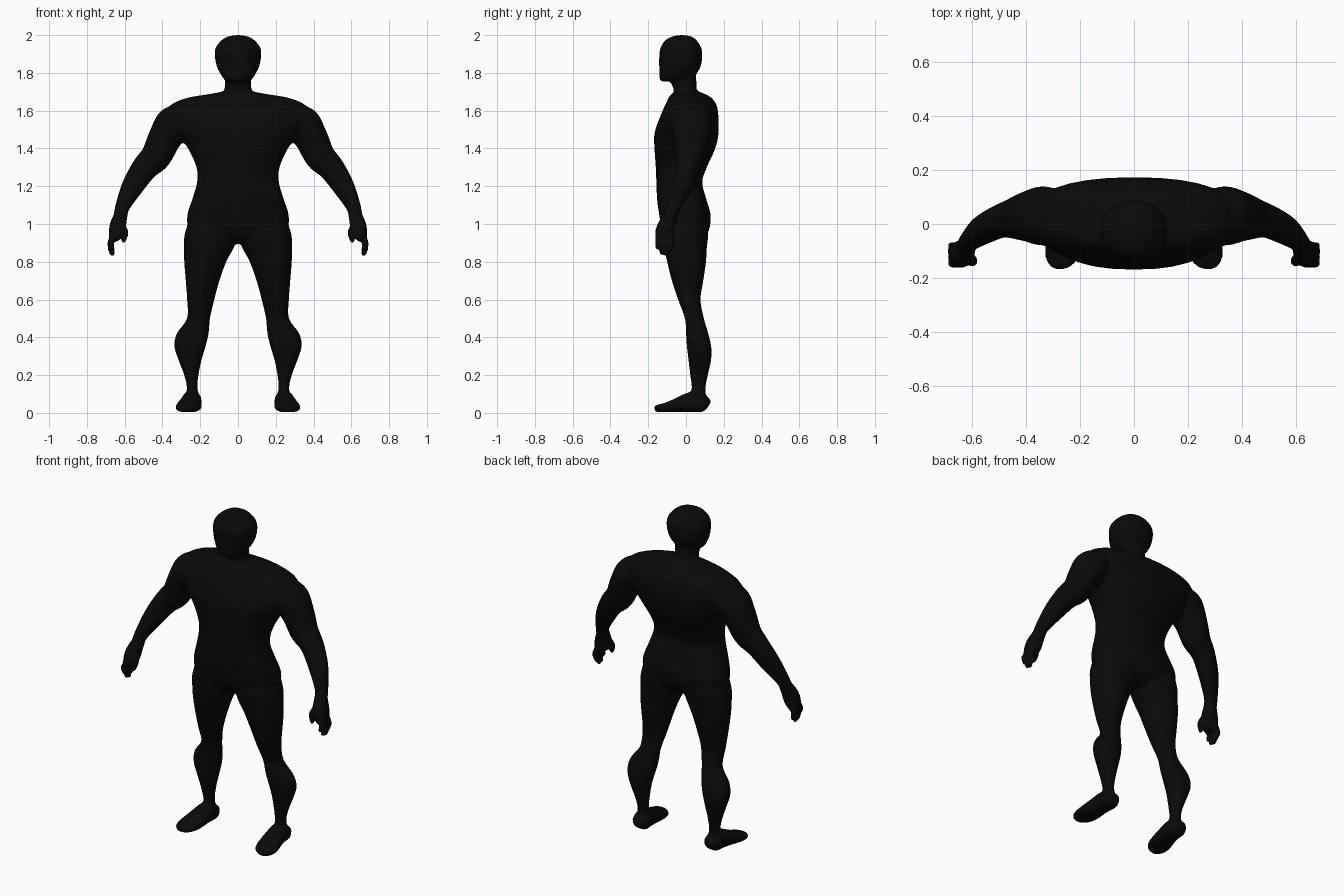
import bpy, bmesh, math
from mathutils import Vector

X, Y, Z = Vector((1, 0, 0)), Vector((0, 1, 0)), Vector((0, 0, 1))
SIDES = 32


def material(name, value):
    m = bpy.data.materials.new(name)
    m.diffuse_color = (value, value, value, 1)
    return m


def refine(rows, steps=4):
    """Catmull-Rom interpolation between the key cross-sections."""
    out = []
    for i in range(len(rows) - 1):
        p = [rows[max(i - 1, 0)], rows[i], rows[i + 1], rows[min(i + 2, len(rows) - 1)]]
        for s in range(steps):
            t = s / steps
            out.append([0.5 * (2 * b + (c - a) * t + (2 * a - 5 * b + 4 * c - d) * t * t
                               + (3 * b - a - 3 * c + d) * t ** 3) for a, b, c, d in zip(*p)])
    return out + [list(rows[-1])]


def skin(bm, rings, power):
    """Closed loft through (centre, u axis, v axis, u radius, v radius) rings."""
    loops = []
    for c, u, v, ru, rv in rings:
        loop = []
        for k in range(SIDES):
            a = 2 * math.pi * k / SIDES
            ca, sa = math.cos(a), math.sin(a)
            e = 2 / power
            loop.append(bm.verts.new(c + u * ru * math.copysign(abs(ca) ** e, ca)
                                     + v * rv * math.copysign(abs(sa) ** e, sa)))
        loops.append(loop)
    for a, b in zip(loops, loops[1:]):
        for k in range(SIDES):
            n = (k + 1) % SIDES
            bm.faces.new((a[k], a[n], b[n], b[k]))
    bm.faces.new(loops[0][::-1])
    bm.faces.new(loops[-1])


def stack(bm, rows, power=2, side=1):
    """Horizontal sections given as z, x min, x max, y min, y max."""
    skin(bm, [(Vector((side * (x0 + x1) / 2, (y0 + y1) / 2, z)), X, Y,
               max((x1 - x0) / 2, .002), max((y1 - y0) / 2, .002))
              for z, x0, x1, y0, y1 in refine(rows)], power)


def limb(bm, rows, side, power=2):
    """Sections square to a path, given as x, y, z, width radius, depth radius."""
    rows = refine(rows)
    pts = [Vector((side * r[0], r[1], r[2])) for r in rows]
    rings = []
    for i, r in enumerate(rows):
        t = (pts[min(i + 1, len(pts) - 1)] - pts[max(i - 1, 0)]).normalized()
        u = (Y.cross(t) if abs(t.y) < .8 else X.copy()).normalized()
        rings.append((pts[i], u, t.cross(u), max(r[3], .002), max(r[4], .002)))
    skin(bm, rings, power)


bm = bmesh.new()

# Torso: half width with front and back depth
torso = [(1.705, .06, -.045, .06), (1.688, .15, -.075, .10), (1.672, .25, -.09, .13),
         (1.65, .32, -.10, .15), (1.62, .365, -.115, .165), (1.56, .385, -.14, .172),
         (1.48, .325, -.167, .172), (1.40, .265, -.167, .155), (1.30, .22, -.16, .11),
         (1.22, .217, -.157, .086), (1.13, .243, -.153, .108), (1.05, .268, -.142, .13),
         (.98, .26, -.128, .125), (.93, .18, -.10, .10), (.895, .05, -.05, .06)]
stack(bm, [(z, -w, w, f, b) for z, w, f, b in torso], 2.5)

# Neck and head
stack(bm, [(1.86, -.07, .07, -.07, .05), (1.76, -.07, .07, -.08, .055),
           (1.71, -.073, .073, -.065, .057), (1.65, -.1, .1, -.06, .08)])
head = [(2.0, .01, -.03, -.01), (1.992, .055, -.075, .03), (1.97, .09, -.112, .058),
        (1.93, .12, -.136, .082), (1.88, .122, -.142, .086), (1.83, .111, -.142, .076),
        (1.79, .09, -.141, .05), (1.762, .07, -.138, .01), (1.754, .05, -.125, -.03)]
stack(bm, [(z, -w, w, f, b) for z, w, f, b in head], 2.2)

for s in (1, -1):
    # Leg
    stack(bm, [(1.04, .05, .25, -.11, .11), (.95, .005, .282, -.122, .118),
               (.88, .02, .286, -.115, .111), (.8, .062, .285, -.10, .106),
               (.7, .098, .277, -.075, .092), (.6, .125, .27, -.042, .077),
               (.5, .148, .27, -.006, .095), (.42, .155, .325, 0, .118),
               (.35, .172, .337, .005, .134), (.28, .193, .315, .013, .133),
               (.2, .209, .285, .022, .116), (.13, .214, .271, .03, .104),
               (.05, .2, .285, .02, .11)], 2.1, s)
    # Foot, heel to toe
    limb(bm, [(.24, .118, .035, .025, .025), (.243, .10, .045, .048, .043),
              (.245, .05, .058, .052, .055), (.25, 0, .052, .056, .049),
              (.258, -.06, .038, .066, .035), (.265, -.11, .028, .066, .025),
              (.27, -.145, .024, .05, .021), (.275, -.166, .02, .025, .014)], s, 2.5)
    # Arm from shoulder to wrist
    limb(bm, [(.29, .03, 1.565, .08, .10), (.34, .03, 1.525, .10, .11),
              (.39, .028, 1.45, .088, .095), (.433, .022, 1.36, .081, .08),
              (.495, .01, 1.295, .07, .062), (.56, -.022, 1.195, .058, .054),
              (.612, -.065, 1.09, .039, .038), (.622, -.083, 1.04, .037, .036),
              (.63, -.095, 1.0, .038, .038)], s)
    # Palm
    limb(bm, [(.622, -.083, 1.05, .033, .034), (.634, -.102, 1.0, .043, .044),
              (.645, -.113, .955, .04, .05), (.66, -.117, .915, .024, .045)], s, 2.4)
    # Fingers
    for y, tip in ((-.148, .865), (-.125, .835), (-.102, .83), (-.08, .85)):
        limb(bm, [(.65, y, .95, .016, .014), (.674, y, .905, .017, .014),
                  (.671, y - .002, tip + .03, .016, .013),
                  (.663, y - .004, tip + .005, .012, .01), (.662, y - .004, tip, .004, .004)], s)
    # Thumb
    limb(bm, [(.625, -.115, 1.0, .02, .02), (.598, -.135, .96, .018, .018),
              (.604, -.145, .92, .015, .015), (.61, -.148, .897, .006, .006)], s)

# Flat soles
for v in bm.verts:
    v.co.z = max(v.co.z, 0)
bmesh.ops.recalc_face_normals(bm, faces=bm.faces)
mesh = bpy.data.meshes.new("body")
bm.to_mesh(mesh)
bm.free()
body = bpy.data.objects.new("body", mesh)
bpy.context.collection.objects.link(body)
mesh.materials.append(material("black", .003))

# Fuse the parts into one smooth skin
fuse = body.modifiers.new("fuse", 'REMESH')
fuse.mode = 'VOXEL'
fuse.voxel_size = .008
fuse.use_smooth_shade = True
soften = body.modifiers.new("soften", 'SMOOTH')
soften.factor = .5
soften.iterations = 6

# Eyes
for name, s in (("left_eye", 1), ("right_eye", -1)):
    bpy.ops.mesh.primitive_uv_sphere_add(segments=16, ring_count=10, radius=.018,
                                         location=(s * .052, -.122, 1.885))
    eye = bpy.context.object
    eye.name = name
    eye.data.materials.append(mesh.materials[0])
    bpy.ops.object.shade_smooth()
